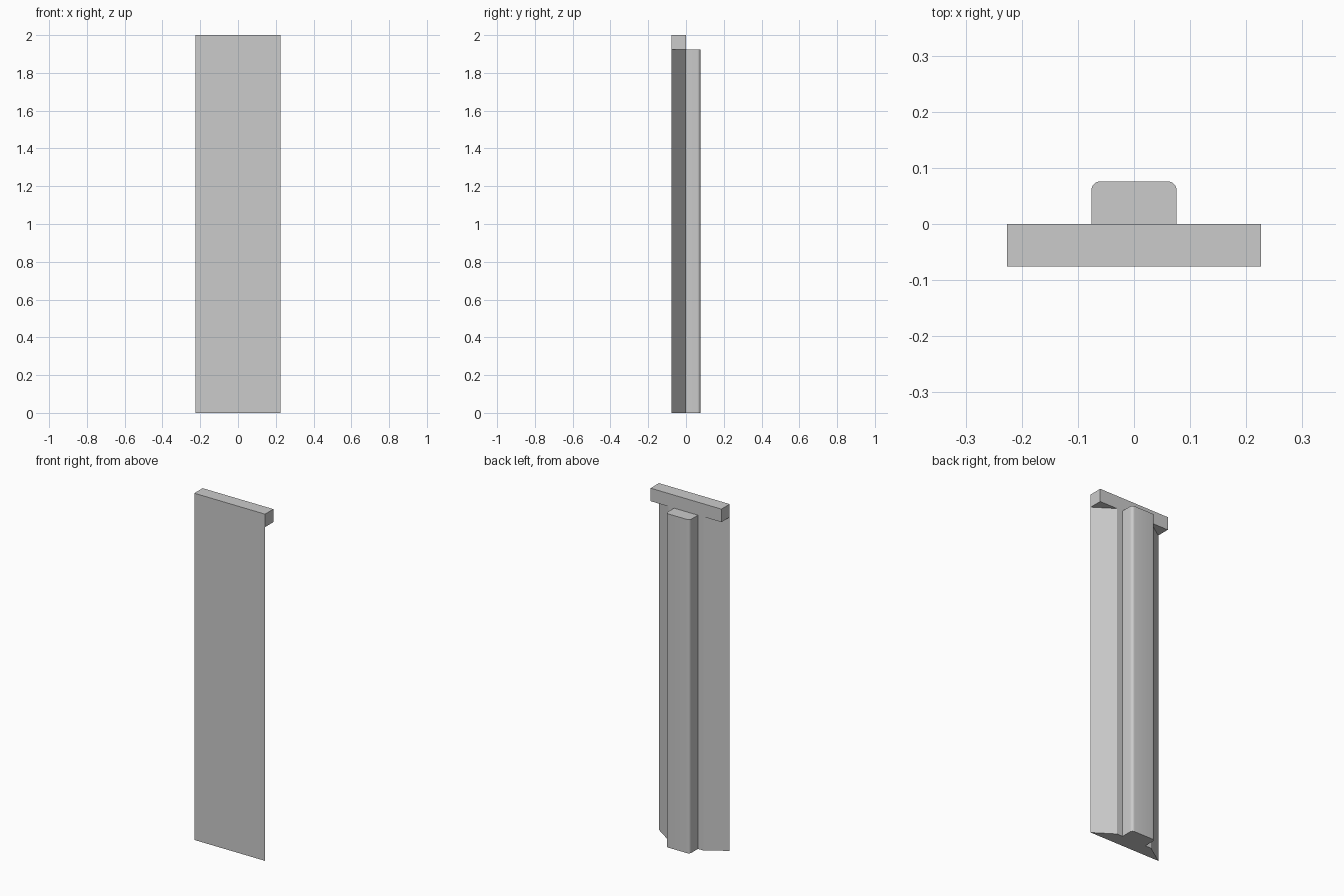
import bpy
import bmesh
import math

cube = bpy.data.objects.get("Cube")
if cube:
    bpy.data.objects.remove(cube, do_unlink=True)

grey = bpy.data.materials.new("plain_grey")
grey.use_nodes = True
colour = (0.6, 0.6, 0.6, 1)
grey.diffuse_color = colour
grey.node_tree.nodes["Principled BSDF"].inputs["Base Color"].default_value = colour

WIDE, DEPTH, CAP_Z, TOP = 0.226, 0.076, 1.925, 2.0
FLAT, RIB, RADIUS = 0.113, 0.076, 0.016


def extrude(name, outline, z0, z1):
    """Extrude a counter-clockwise plan outline from z0 to z1."""
    bm = bmesh.new()
    low = [bm.verts.new((x, y, z0)) for x, y in outline]
    high = [bm.verts.new((x, y, z1)) for x, y in outline]
    bm.faces.new(low[::-1])
    bm.faces.new(high)
    for i in range(len(low)):
        j = (i + 1) % len(low)
        bm.faces.new((low[i], low[j], high[j], high[i]))
    mesh = bpy.data.meshes.new(name)
    bm.to_mesh(mesh)
    bm.free()
    mesh.materials.append(grey)
    obj = bpy.data.objects.new(name, mesh)
    bpy.context.collection.objects.link(obj)
    return obj


def mirrored(half):
    """Complete a right-hand half outline across x = 0."""
    return half + [(-x, y) for x, y in reversed(half)]


# Shaft: tapered panel and rounded rib in one continuous profile
corner = [(RIB - RADIUS + RADIUS * math.cos(a), DEPTH - RADIUS + RADIUS * math.sin(a))
          for a in (math.radians(15 * i) for i in range(7))]
shaft = extrude("ribbed_shaft", mirrored([(WIDE, -DEPTH), (FLAT, 0), (RIB, 0)] + corner),
                0, CAP_Z)

# End cap: full-width block across the top
extrude("end_cap", mirrored([(WIDE, -DEPTH), (WIDE, 0)]), CAP_Z, TOP)

# Smooth only the rounded rib corners
bpy.ops.object.select_all(action="DESELECT")
shaft.select_set(True)
bpy.context.view_layer.objects.active = shaft
bpy.ops.object.shade_smooth_by_angle(angle=math.radians(30))
